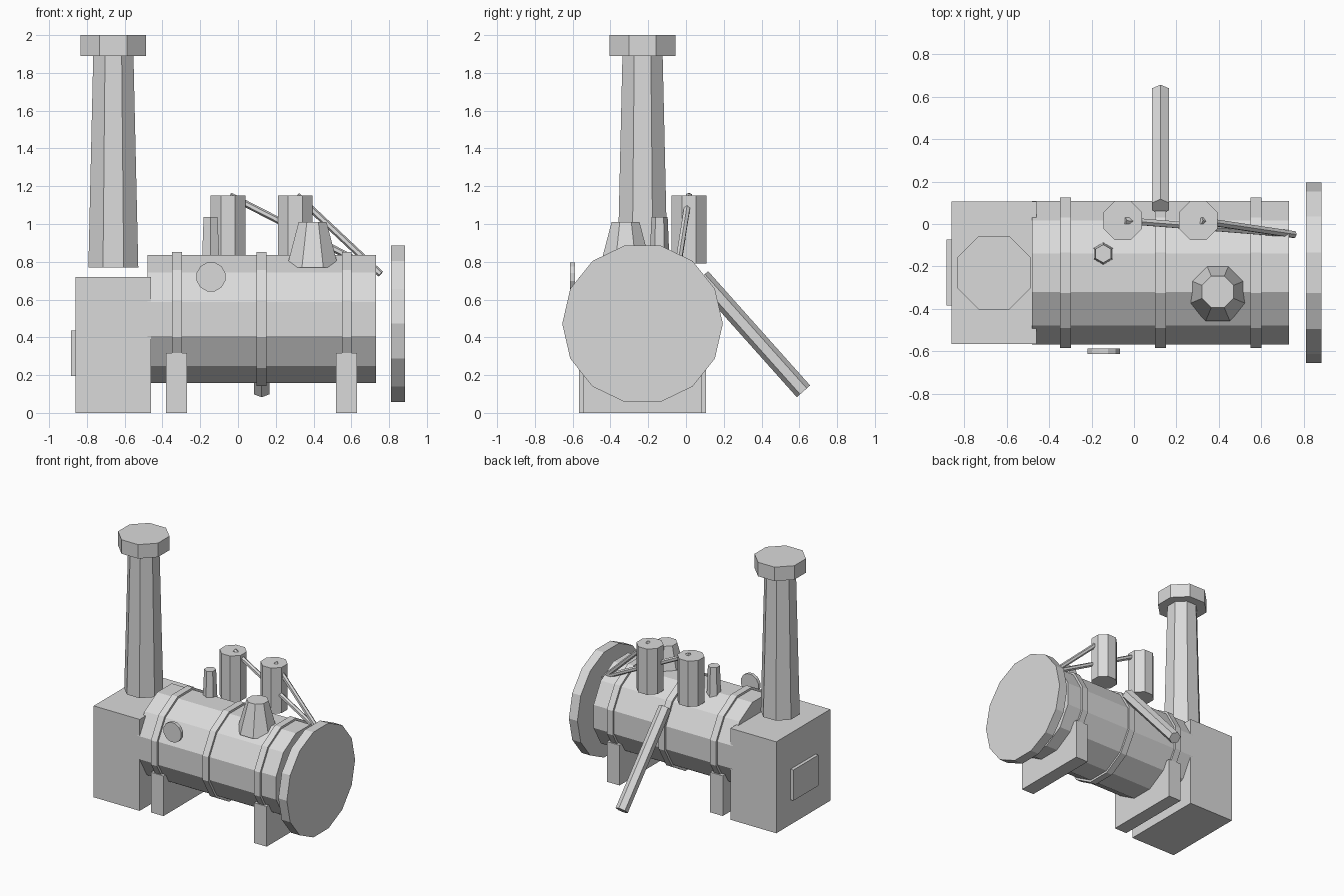
import bpy, bmesh, math
from mathutils import Vector

cube = bpy.data.objects.get("Cube")
if cube:
    bpy.data.objects.remove(cube, do_unlink=True)

grey = bpy.data.materials.new("plain_grey")
grey.use_nodes = True
COLOUR = (0.7, 0.7, 0.7, 1)
grey.diffuse_color = COLOUR
grey.node_tree.nodes["Principled BSDF"].inputs["Base Color"].default_value = COLOUR

X, Y, Z = Vector((1, 0, 0)), Vector((0, 1, 0)), Vector((0, 0, 1))
MID = -0.23      # y of the engine's centre line
AXIS = 0.497     # height of the boiler axis


def finish(name, bm):
    bmesh.ops.recalc_face_normals(bm, faces=bm.faces)
    mesh = bpy.data.meshes.new(name)
    bm.to_mesh(mesh)
    bm.free()
    mesh.materials.append(grey)
    obj = bpy.data.objects.new(name, mesh)
    bpy.context.collection.objects.link(obj)
    return obj


def prism(name, start, end, r0, r1, sides, ref=Y, half=True):
    """Tapered prism between two points; ref points at a corner, or at a flat if half."""
    start, end = Vector(start), Vector(end)
    u = (end - start).normalized()
    a = (ref - u * ref.dot(u)).normalized()
    b = u.cross(a)
    bm = bmesh.new()
    rings = []
    for centre, r in ((start, r0), (end, r1)):
        angles = [math.tau * (i + 0.5 * half) / sides for i in range(sides)]
        rings.append([bm.verts.new(centre + r * (a * math.cos(t) + b * math.sin(t)))
                      for t in angles])
        bm.faces.new(rings[-1])
    for i in range(sides):
        j = (i + 1) % sides
        bm.faces.new((rings[0][i], rings[0][j], rings[1][j], rings[1][i]))
    return finish(name, bm)


def box(name, lo, hi):
    bm = bmesh.new()
    bmesh.ops.create_cube(bm, size=1)
    for v in bm.verts:
        v.co = [l + (c + 0.5) * (h - l) for l, h, c in zip(lo, hi, v.co)]
    return finish(name, bm)


# Firebox and its door
box("firebox", (-0.86, -0.567, 0), (-0.46, 0.105, 0.72))
box("firebox_door", (-0.885, -0.385, 0.195), (-0.85, -0.073, 0.437))

# Boiler with its bands
prism("boiler", (-0.48, MID, AXIS), (0.73, MID, AXIS), 0.35, 0.35, 12)
for i, x in enumerate((-0.323, 0.125, 0.576)):
    prism(f"boiler_band_{i + 1}", (x - 0.026, MID, AXIS), (x + 0.026, MID, AXIS),
          0.367, 0.367, 12)

# Support legs
for name, x in (("rear_leg", -0.325), ("front_leg", 0.575)):
    box(name, (x - 0.055, -0.542, 0), (x + 0.055, 0.085, 0.316))

# Chimney and cap
prism("chimney", (-0.66, MID, 0.77), (-0.66, MID, 1.9), 0.143, 0.115, 8)
prism("chimney_cap", (-0.66, MID, 1.89), (-0.66, MID, 2), 0.188, 0.188, 8)

# Flywheel
prism("flywheel", (0.81, MID, 0.472), (0.884, MID, 0.472), 0.425, 0.425, 14, half=False)

# Upright cylinders and the rods running to the flywheel
for i, (x, end) in enumerate(((-0.053, (0.72, -0.045, 0.76)),
                              (0.303, (0.755, -0.05, 0.735)))):
    prism(f"cylinder_{i + 1}", (x, 0.016, 0.79), (x, 0.016, 1.15), 0.099, 0.099, 8)
    prism(f"drive_rod_{i + 1}", (x + 0.01, 0.016, 1.15), end, 0.018, 0.018, 6)

# Safety valve, steam dome and round gauge
prism("safety_valve", (-0.145, -0.14, 0.79), (-0.145, -0.14, 1.037), 0.053, 0.043, 6, half=False)
prism("steam_dome", (0.395, -0.32, 0.77), (0.395, -0.32, 1.01), 0.148, 0.08, 8)
prism("gauge", (-0.143, -0.613, 0.72), (-0.143, -0.588, 0.72), 0.079, 0.079, 12, ref=Z)

# Slanting pipe at the back
prism("back_pipe", (0.125, 0.082, 0.719), (0.125, 0.622, 0.114), 0.047, 0.047, 6,
      ref=X)
